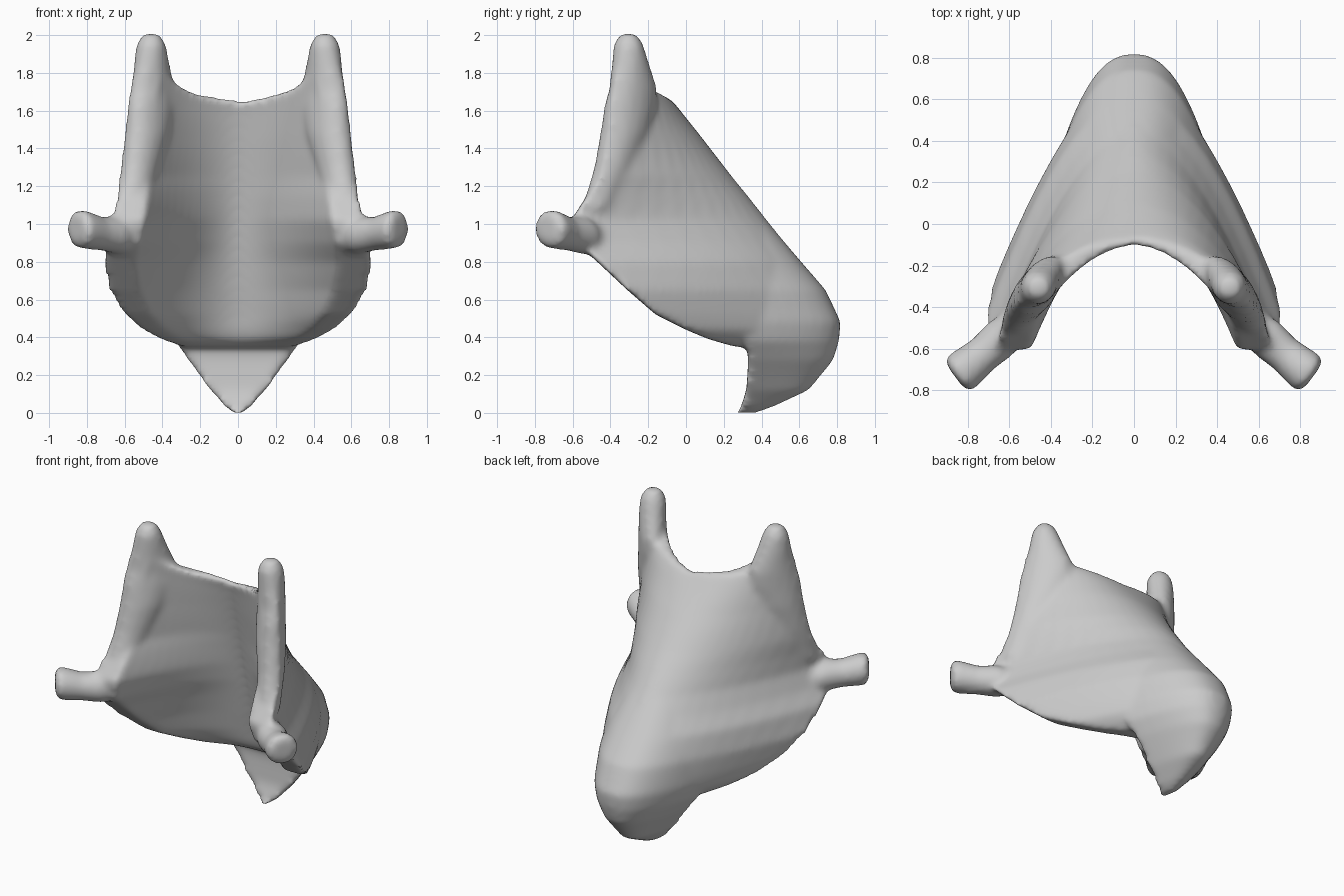
import bpy, bmesh, math
from mathutils import Vector

cube = bpy.data.objects.get("Cube")
if cube:
    bpy.data.objects.remove(cube, do_unlink=True)

grey = bpy.data.materials.new("plain_grey")
grey.use_nodes = True
tone = (0.6, 0.6, 0.6, 1)
grey.diffuse_color = tone
grey.node_tree.nodes["Principled BSDF"].inputs["Base Color"].default_value = tone

bm = bmesh.new()


def loft(rings):
    """Skin a list of equal closed rings and cap both ends."""
    loops = [[bm.verts.new(p) for p in ring] for ring in rings]
    n = len(loops[0])
    for a, b in zip(loops, loops[1:]):
        for i in range(n):
            j = (i + 1) % n
            bm.faces.new((a[i], a[j], b[j], b[i]))
    bm.faces.new(loops[0][::-1])
    bm.faces.new(loops[-1])


def bow_ring(z, back, inner, half, front, power):
    """Horizontal bow-shaped section: outer arc, then inner arc back again."""
    steps = [i / 12 for i in range(-12, 13)]
    rise = 0.16 * max(0, (z - 1.4) / 0.25)  # the top rim climbs to the horns

    def arc(s, top, width, curve):
        depth = front + (top - front) * (1 - abs(s) ** curve)
        return Vector((width * s, depth, z + rise * s * s))

    return ([arc(s, back, half, power) for s in reversed(steps)]
            + [arc(s, inner, half * 0.74, 1.85) for s in steps])


# Curved wall: height, back y, inner y, half width, front edge y, outer curve
WALL = [
    (0.35, 0.70, 0.27, 0.31, 0.26, 1.45),
    (0.39, 0.80, 0.22, 0.42, 0.12, 1.45),
    (0.44, 0.82, 0.20, 0.52, 0.00, 1.45),
    (0.52, 0.80, 0.18, 0.61, -0.16, 1.5),
    (0.65, 0.73, 0.145, 0.69, -0.31, 1.65),
    (0.80, 0.61, 0.107, 0.72, -0.47, 1.85),
    (0.90, 0.525, 0.082, 0.70, -0.58, 1.85),
    (1.02, 0.43, 0.052, 0.67, -0.61, 1.85),
    (1.14, 0.335, 0.022, 0.65, -0.53, 1.9),
    (1.25, 0.245, -0.005, 0.635, -0.45, 1.95),
    (1.45, 0.09, -0.055, 0.605, -0.41, 2.1),
    (1.60, -0.03, -0.092, 0.58, -0.39, 2.3),
    (1.65, -0.07, -0.11, 0.555, -0.37, 2.3),
]
loft([bow_ring(*level) for level in WALL])

# Rounded heel at the low back: height, back y, half width, front y
HEEL = [
    (0.00, 0.38, 0.03, 0.27),
    (0.03, 0.46, 0.07, 0.29),
    (0.12, 0.65, 0.15, 0.32),
    (0.28, 0.78, 0.27, 0.33),
    (0.38, 0.81, 0.34, 0.32),
    (0.48, 0.82, 0.37, 0.30),
    (0.65, 0.74, 0.38, 0.28),
    (0.80, 0.61, 0.35, 0.25),
    (1.00, 0.44, 0.26, 0.20),
]
loft([bow_ring(z, back, front, half, front, 2.4) for z, back, half, front in HEEL])

# Upright horns: height, centre x, centre y, radius along the wall, radius across
HORN = [
    (1.08, 0.560, -0.47, 0.09, 0.07),
    (1.30, 0.515, -0.38, 0.12, 0.085),
    (1.48, 0.475, -0.325, 0.15, 0.095),
    (1.62, 0.455, -0.295, 0.165, 0.09),
    (1.72, 0.450, -0.28, 0.15, 0.085),
    (1.86, 0.457, -0.295, 0.105, 0.085),
    (1.95, 0.460, -0.305, 0.08, 0.08),
    (2.00, 0.460, -0.305, 0.05, 0.05),
    (2.01, 0.460, -0.305, 0.02, 0.02),
]

# Splayed arms: centre x, y, z and radius
ARM = [
    (0.56, -0.47, 0.92, 0.07),
    (0.64, -0.55, 0.94, 0.10),
    (0.73, -0.63, 0.95, 0.09),
    (0.79, -0.68, 0.965, 0.10),
    (0.84, -0.72, 0.975, 0.105),
    (0.86, -0.735, 0.98, 0.07),
]

angles = [math.tau * i / 16 for i in range(16)]


def oval(centre, u, v):
    return [centre + u * math.cos(a) + v * math.sin(a) for a in angles]


along = Vector((-0.64, 0.77, 0))
outward = Vector((0.77, 0.64, 0))
arm_side = Vector((0.6, 0.8, 0))
up = Vector((0, 0, 1))
horn_rings = [oval(Vector((x, y, z)), along * p, outward * q) for z, x, y, p, q in HORN]
arm_rings = [oval(Vector((x, y, z)), arm_side * r, up * r) for x, y, z, r in ARM]
for side in (-1, 1):
    for rings in (horn_rings, arm_rings):
        loft([[(side * p.x, p.y, p.z) for p in ring] for ring in rings])

# Make every closed piece face outward before merging
bmesh.ops.recalc_face_normals(bm, faces=bm.faces)
mesh = bpy.data.meshes.new("horned_shell")
bm.to_mesh(mesh)
bm.free()
mesh.materials.append(grey)
shell = bpy.data.objects.new("horned_shell", mesh)
bpy.context.collection.objects.link(shell)

# Fuse the pieces into one softly blended surface
remesh = shell.modifiers.new("fuse", 'REMESH')
remesh.mode = 'VOXEL'
remesh.voxel_size = 0.018
remesh.use_smooth_shade = True
soften = shell.modifiers.new("soften", 'SMOOTH')
soften.factor = 0.5
soften.iterations = 12
